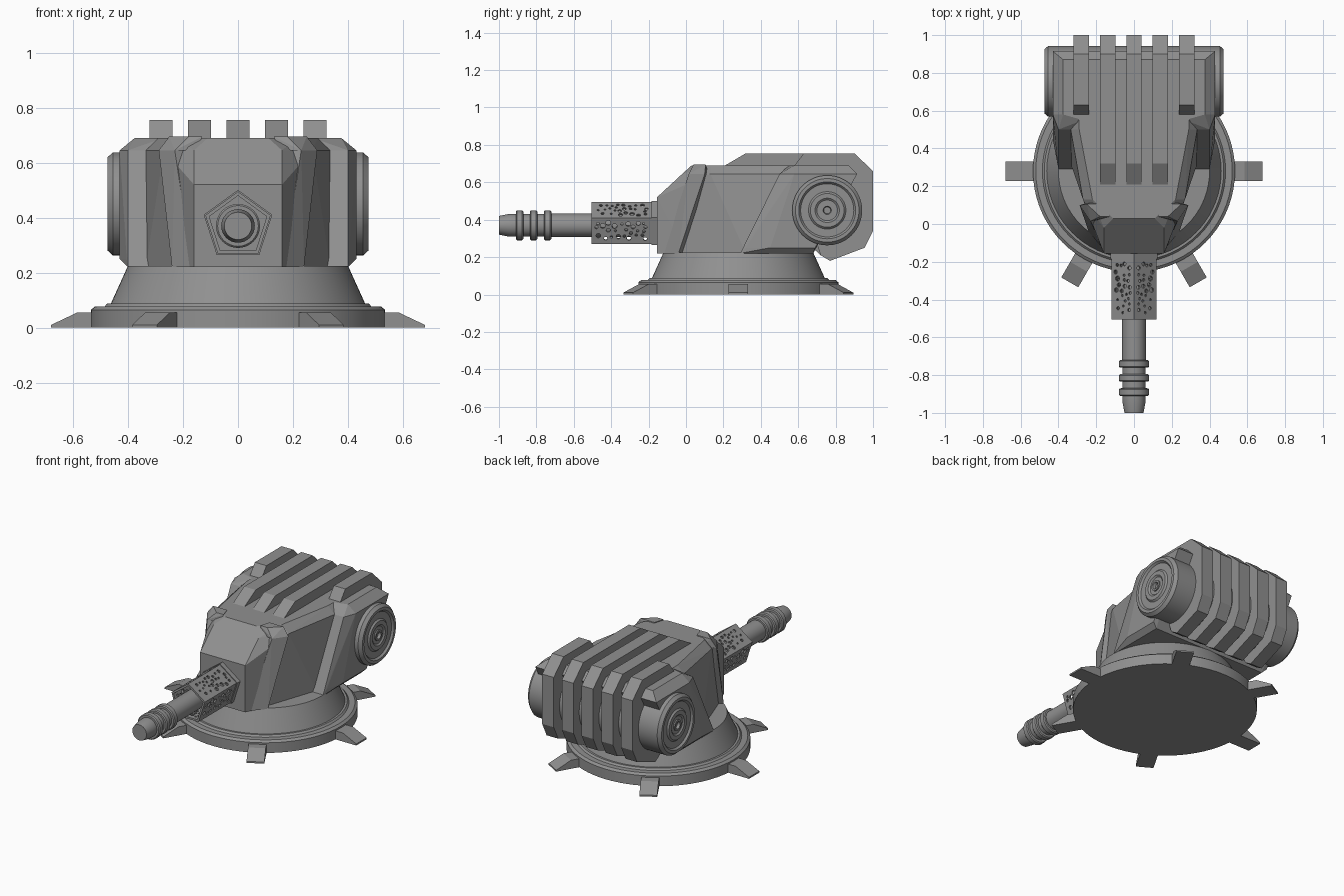
import bpy, bmesh, math, random
from mathutils import Vector, Matrix

random.seed(7)

cube = bpy.data.objects.get("Cube")
if cube:
    bpy.data.objects.remove(cube)

metal = bpy.data.materials.new("grey_metal")
metal.use_nodes = True
GREY = (0.28, 0.28, 0.28, 1)
metal.diffuse_color = GREY
metal.node_tree.nodes["Principled BSDF"].inputs["Base Color"].default_value = GREY


def finish(name, bm, smooth=False):
    bmesh.ops.recalc_face_normals(bm, faces=bm.faces)
    mesh = bpy.data.meshes.new(name)
    bm.to_mesh(mesh)
    bm.free()
    mesh.materials.append(metal)
    obj = bpy.data.objects.new(name, mesh)
    bpy.context.collection.objects.link(obj)
    if smooth:
        bpy.ops.object.select_all(action='DESELECT')
        obj.select_set(True)
        bpy.context.view_layer.objects.active = obj
        bpy.ops.object.shade_smooth_by_angle(angle=math.radians(25))
    return obj


def hull(name, points):
    bm = bmesh.new()
    for p in points:
        bm.verts.new(p)
    res = bmesh.ops.convex_hull(bm, input=bm.verts)
    junk = {g for k in ("geom_interior", "geom_unused") for g in res[k]
            if isinstance(g, bmesh.types.BMVert)}
    bmesh.ops.delete(bm, geom=list(junk), context='VERTS')
    bmesh.ops.dissolve_limit(bm, angle_limit=0.02, verts=bm.verts, edges=bm.edges)
    finish(name, bm)


def flip(points):
    return [(-x, y, z) for x, y, z in points]


def pair(name, points):
    hull("left_" + name, points)
    hull("right_" + name, flip(points))


def prism(name, outline, x, width):
    hull(name, [(x + s * width / 2, y, z) for s in (-1, 1) for y, z in outline])


def lathe(name, profile, matrix, steps=64):
    # profile of (radius, height) turned about local z
    bm = bmesh.new()
    vs = [bm.verts.new((r, 0, h)) for r, h in profile]
    es = [bm.edges.new(e) for e in zip(vs, vs[1:])]
    bmesh.ops.spin(bm, geom=vs + es, cent=(0, 0, 0), axis=(0, 0, 1),
                   angle=math.tau, steps=steps)
    bmesh.ops.remove_doubles(bm, verts=bm.verts, dist=0.0001)
    bm.transform(matrix)
    finish(name, bm, True)


# Round base with sloped turntable
CENTRE = Matrix.Translation((0, 0.28, 0))
lathe("base", [(0, 0), (0.535, 0), (0.535, 0.065), (0.52, 0.077), (0.485, 0.077),
               (0.475, 0.088), (0.462, 0.088), (0.40, 0.225), (0, 0.225)], CENTRE, 72)

# Six wedge feet
for i in range(6):
    turn = CENTRE @ Matrix.Rotation(i * math.tau / 6, 4, 'Z')
    foot = [(0.5, 0), (0.68, 0), (0.68, 0.01), (0.585, 0.055), (0.5, 0.055)]
    hull(f"foot_{i + 1}", [turn @ Vector((r, s * 0.052, z)) for s in (-1, 1) for r, z in foot])

# Central hull
rear = [(0.68, 0.22), (0.88, 0.58), (0.915, 0.645)]
core = [(0.16, -0.155, 0.22), (0.16, -0.155, 0.52), (0.16, -0.02, 0.645),
        (0.11, 0.03, 0.69), (0.225, 0, 0.22), (0.27, 0.13, 0.645),
        (0.22, 0.13, 0.69), (0.335, 0.32, 0.22), (0.335, 0.5, 0.645),
        (0.29, 0.5, 0.69), (0.29, 0.87, 0.69)] + [(0.335, y, z) for y, z in rear]
hull("hull", core + flip(core))

# Raised slanted strips beside the front, with their caps
pair("strip", [(0.165, -0.13, 0.22), (0.24, -0.04, 0.22), (0.23, 0.015, 0.645),
               (0.288, 0.1, 0.645), (0.15, -0.09, 0.22), (0.19, 0, 0.22),
               (0.19, 0.04, 0.645), (0.22, 0.12, 0.645)])
pair("strip_cap", [(0.23, 0.015, 0.645), (0.288, 0.1, 0.645), (0.25, 0.105, 0.695),
                   (0.18, 0.04, 0.695), (0.13, 0.04, 0.695), (0.15, 0.105, 0.695),
                   (0.15, 0.03, 0.645), (0.2, 0.12, 0.645)])

# Armoured side pods
pair("pod", [(0.27, 0.55, 0.69), (0.375, 0.58, 0.69), (0.27, 0.87, 0.69), (0.375, 0.87, 0.69),
             (0.28, 0.5, 0.645), (0.40, 0.5, 0.645), (0.43, 0.58, 0.645),
             (0.28, 0.29, 0.22), (0.40, 0.29, 0.22), (0.405, 0.32, 0.25),
             (0.43, 0.45, 0.25), (0.40, 0.45, 0.22), (0.27, 0.68, 0.22), (0.40, 0.68, 0.22),
             (0.43, 0.69, 0.25), (0.27, 0.88, 0.58), (0.43, 0.88, 0.58),
             (0.27, 0.915, 0.645), (0.43, 0.915, 0.645)])

# Cross drum with stepped end caps
end = [(0.187, 0.455), (0.17, 0.474), (0.152, 0.474), (0.142, 0.462), (0.1, 0.462),
       (0.09, 0.472), (0.065, 0.472), (0.055, 0.464), (0.034, 0.464), (0.034, 0.472),
       (0.022, 0.472), (0.018, 0.455), (0, 0.455)]
lathe("drum", [(r, -h) for r, h in reversed(end)] + end,
      Matrix.Translation((0, 0.755, 0.45)) @ Matrix.Rotation(math.pi / 2, 4, 'Y'))

# Five ribs wrapping over the top, back and underside
back = [(0.9, 0.755), (1, 0.66), (1, 0.34), (0.955, 0.25), (0.77, 0.18), (0.72, 0.21)]
for i in range(-2, 3):
    front = [(0.57, 0.67), (0.58, 0.69), (0.63, 0.755)] if abs(i) == 2 else [(0.2, 0.685), (0.32, 0.755)]
    prism(f"rib_{i + 3}", front + back, i * 0.14, 0.082)

# Gun barrel with three muzzle rings
AIM = Matrix.Translation((0, 0, 0.37)) @ Matrix.Rotation(math.pi / 2, 4, 'X')
barrel = [(0, 0.1), (0.063, 0.1), (0.063, 0.72)]
for start in (0.72, 0.795, 0.87):
    barrel += [(0.074, start), (0.08, start + 0.006), (0.08, start + 0.034),
               (0.074, start + 0.04), (0.061, start + 0.04), (0.061, start + 0.074)]
lathe("barrel", barrel + [(0.05, 1), (0, 1)], AIM, 32)


def pentagon_tube(name, outer, inner, y0, y1):
    bm = bmesh.new()
    rings = []
    for radius, y in ((outer, y0), (outer, y1), (inner, y1), (inner, y0)):
        rings.append([bm.verts.new((radius * math.sin(k * math.tau / 5), y,
                                    0.37 + radius * math.cos(k * math.tau / 5))) for k in range(5)])
    for a, b in zip(rings, rings[1:] + rings[:1]):
        for k in range(5):
            n = (k + 1) % 5
            bm.faces.new((a[k], a[n], b[n], b[k]))
    return finish(name, bm)


# Five-sided barrel shroud and its collar
shroud = pentagon_tube("barrel_shroud", 0.125, 0.11, -0.505, -0.15)
pentagon_tube("shroud_collar", 0.131, 0.07, -0.185, -0.15)

# Scattered round perforations, matching on left and right
cutter = bmesh.new()
for face in range(3):
    holes = []
    for _ in range(250):
        r = random.uniform(0.006, 0.014)
        u, v = random.uniform(-0.048, 0.048), random.uniform(-0.48, -0.205)
        if len(holes) < 26 and all(math.hypot(u - a, v - b) > r + c + 0.005 for a, b, c in holes):
            holes.append((u, v, r))
    for side in ((1,) if face == 2 else (1, -1)):
        spin = Matrix.Rotation(side * (face + 0.5) * math.tau / 5, 4, 'Y')
        for u, v, r in holes:
            place = Matrix.Translation((0, 0, 0.37)) @ spin @ Matrix.Translation((u * side, v, 0.097))
            bmesh.ops.create_cone(cutter, cap_ends=True, segments=10, radius1=r, radius2=r,
                                  depth=0.04, matrix=place)
holes_obj = finish("perforation_cutter", cutter)
holes_obj.hide_render = True
holes_obj.hide_viewport = True
cut = shroud.modifiers.new("perforations", 'BOOLEAN')
cut.operation = 'DIFFERENCE'
cut.solver = 'EXACT'
cut.object = holes_obj
